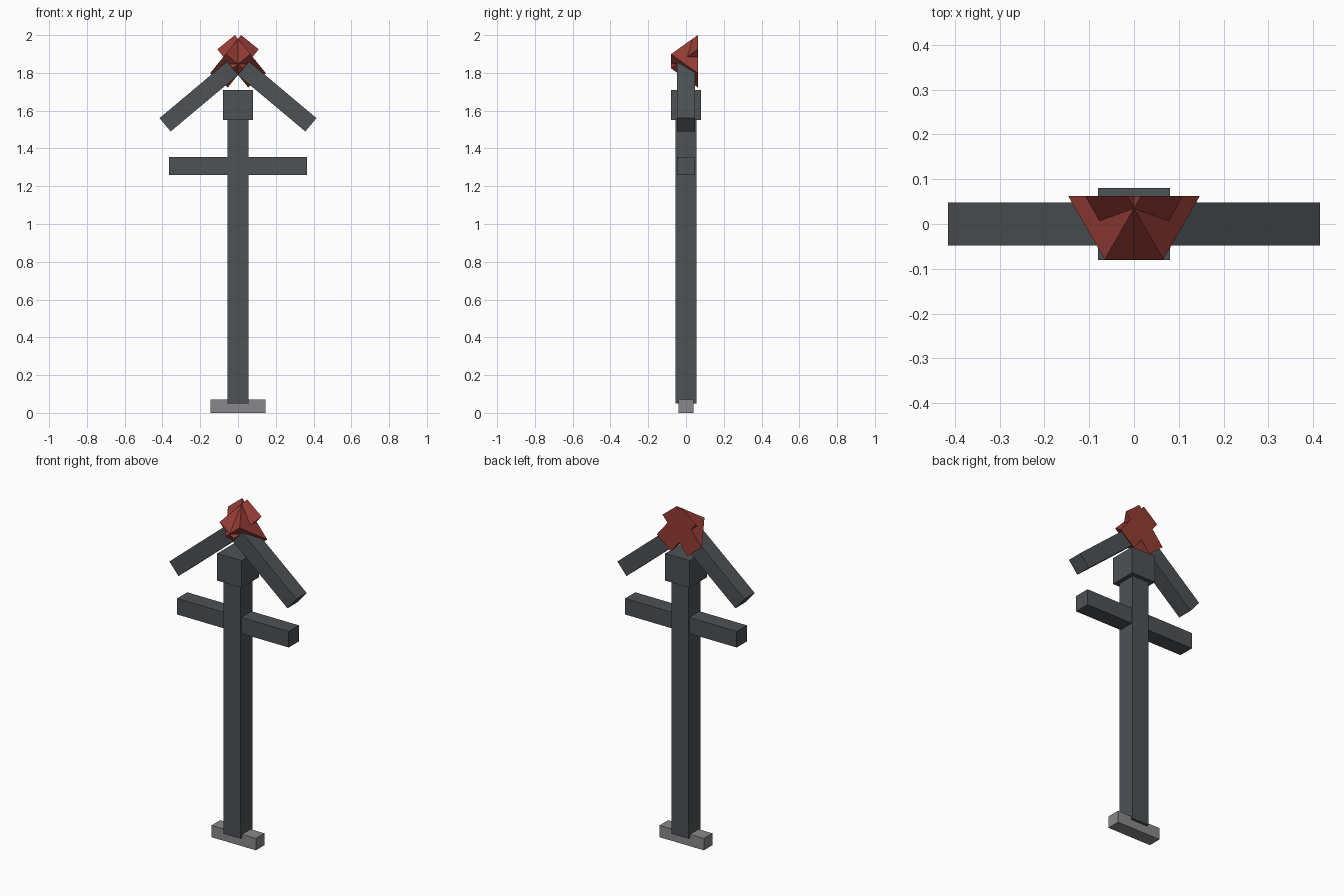
import bpy, math
from mathutils import Matrix, Vector

if "Cube" in bpy.data.objects:
    bpy.data.objects.remove(bpy.data.objects["Cube"])


def material(name, color):
    m = bpy.data.materials.new(name)
    m.diffuse_color = (*color, 1)
    m.use_nodes = True
    m.node_tree.nodes["Principled BSDF"].inputs["Base Color"].default_value = m.diffuse_color
    return m


SLATE = material("slate grey", (0.075, 0.085, 0.094))
STONE = material("light grey", (0.25, 0.25, 0.26))
RED = material("brick red", (0.30, 0.045, 0.036))


def make(name, verts, faces, mat):
    mesh = bpy.data.meshes.new(name)
    mesh.from_pydata(verts, [], faces)
    mesh.materials.append(mat)
    ob = bpy.data.objects.new(name, mesh)
    bpy.context.collection.objects.link(ob)
    return ob


def box(name, size, center, mat, tilt=0.0):
    """Box with full dimensions, tilted about the y axis."""
    turn = Matrix.Rotation(tilt, 3, 'Y')
    verts = [turn @ Vector((x * size[0] / 2, y * size[1] / 2, z * size[2] / 2)) + Vector(center)
             for x in (-1, 1) for y in (-1, 1) for z in (-1, 1)]
    faces = [(0, 1, 3, 2), (4, 6, 7, 5), (0, 4, 5, 1), (2, 3, 7, 6), (0, 2, 6, 4), (1, 5, 7, 3)]
    return make(name, verts, faces, mat)


def wedge(name, side):
    """Triangular prism: flat back, ridge at the front, leaning to one side."""
    angle = math.radians(51)
    along = Vector((side * math.cos(angle), 0, math.sin(angle)))
    across = Vector((side * math.sin(angle), 0, -math.cos(angle))) * 0.06
    profile = [(-0.16, 0.063), (0.10, 0.063), (-0.03, -0.079)]
    verts = [Vector((0, y, 1.885)) + along * a + across * s
             for s in (-1, 1) for a, y in profile]
    faces = [(0, 1, 2), (5, 4, 3), (0, 3, 4, 1), (1, 4, 5, 2), (2, 5, 3, 0)]
    if side < 0:
        faces = [f[::-1] for f in faces]
    return make(name, verts, faces, RED)


# Foot, post, crossbar and block on top of the post
box("foot", (0.29, 0.08, 0.07), (0, 0, 0.035), STONE)
box("post", (0.11, 0.11, 1.50), (0, 0, 0.80), SLATE)
box("crossbar", (0.73, 0.095, 0.095), (0, 0, 1.308), SLATE)
box("post_block", (0.16, 0.16, 0.16), (0, 0, 1.63), SLATE)

# Sloping roof arms and the crossed wedges at the peak
for side, label in ((1, "right"), (-1, "left")):
    box("roof_arm_" + label, (0.466, 0.095, 0.092), (side * 0.2075, 0, 1.675), SLATE,
        side * math.radians(40))
    wedge("peak_wedge_" + label, side)

# Make all faces point outward
import bmesh
for ob in bpy.data.objects:
    bm = bmesh.new()
    bm.from_mesh(ob.data)
    bmesh.ops.recalc_face_normals(bm, faces=bm.faces)
    bm.to_mesh(ob.data)
    bm.free()
